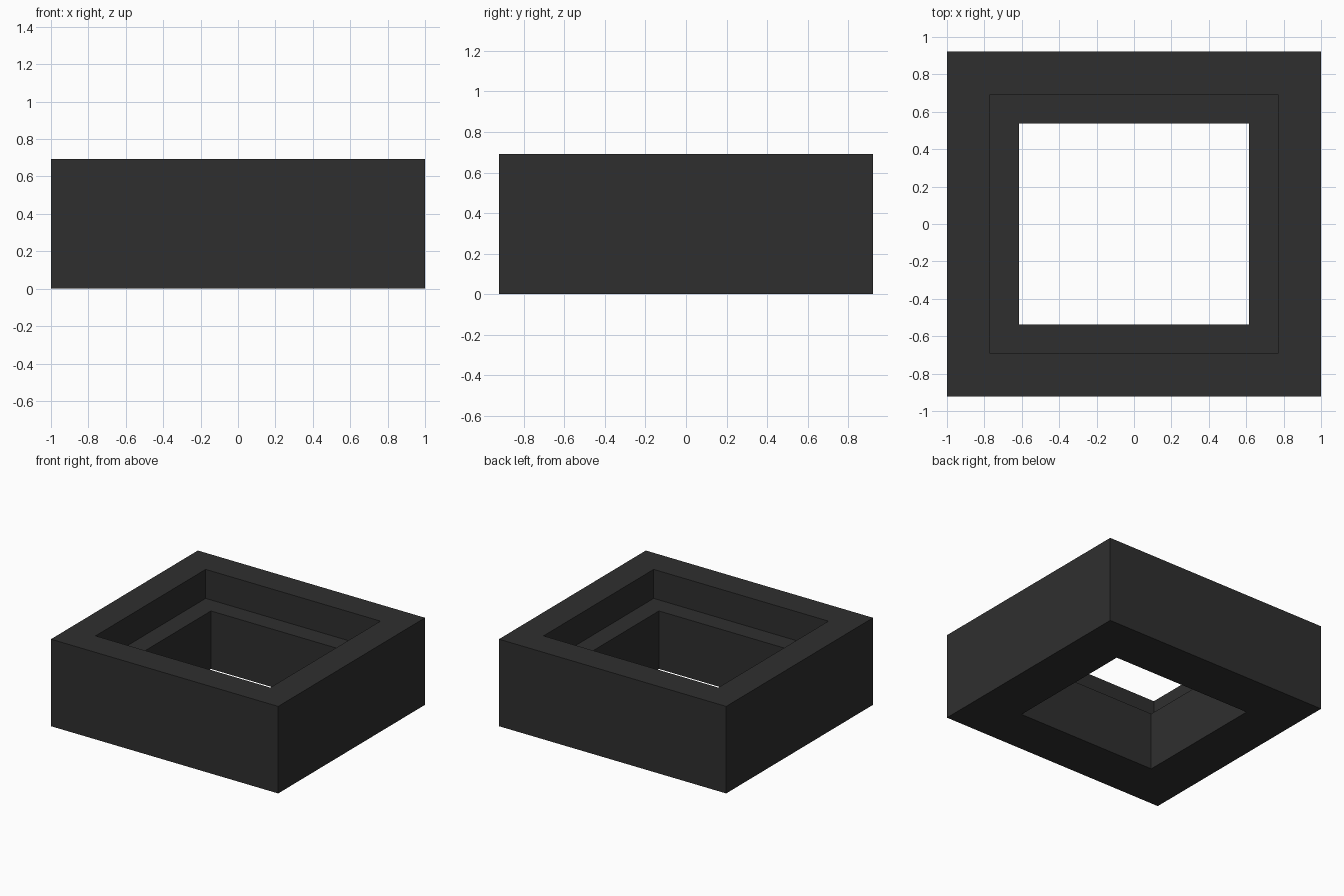
import bpy
import bmesh

cube = bpy.data.objects.get("Cube")
if cube:
    bpy.data.objects.remove(cube, do_unlink=True)

# Charcoal material
mat = bpy.data.materials.new("charcoal")
mat.use_nodes = True
colour = (0.028, 0.028, 0.028, 1)
mat.diffuse_color = colour
bsdf = next(n for n in mat.node_tree.nodes if n.type == 'BSDF_PRINCIPLED')
bsdf.inputs["Base Color"].default_value = colour

# Stepped cross-section of the frame: half width, half depth, height (in grid units)
U = 1 / 13
profile = [
    (13, 12, 0),   # outer bottom edge
    (13, 12, 9),   # outer top edge
    (10, 9, 9),    # rim of the upper recess
    (10, 9, 6),    # outside of the ledge
    (8, 7, 6),     # inside of the ledge
    (8, 7, 0),     # bottom of the opening
]

# One rectangular loop per profile point, bridged into a closed frame
bm = bmesh.new()
loops = [[bm.verts.new((sx * hx * U, sy * hy * U, z * U))
          for sx, sy in ((-1, -1), (1, -1), (1, 1), (-1, 1))]
         for hx, hy, z in profile]
for i, lower in enumerate(loops):
    upper = loops[(i + 1) % len(loops)]
    for k in range(4):
        n = (k + 1) % 4
        bm.faces.new((lower[k], lower[n], upper[n], upper[k]))
bmesh.ops.recalc_face_normals(bm, faces=bm.faces[:])

mesh = bpy.data.meshes.new("stepped_frame")
bm.to_mesh(mesh)
bm.free()
mesh.materials.append(mat)
frame = bpy.data.objects.new("stepped_frame", mesh)
bpy.context.collection.objects.link(frame)
